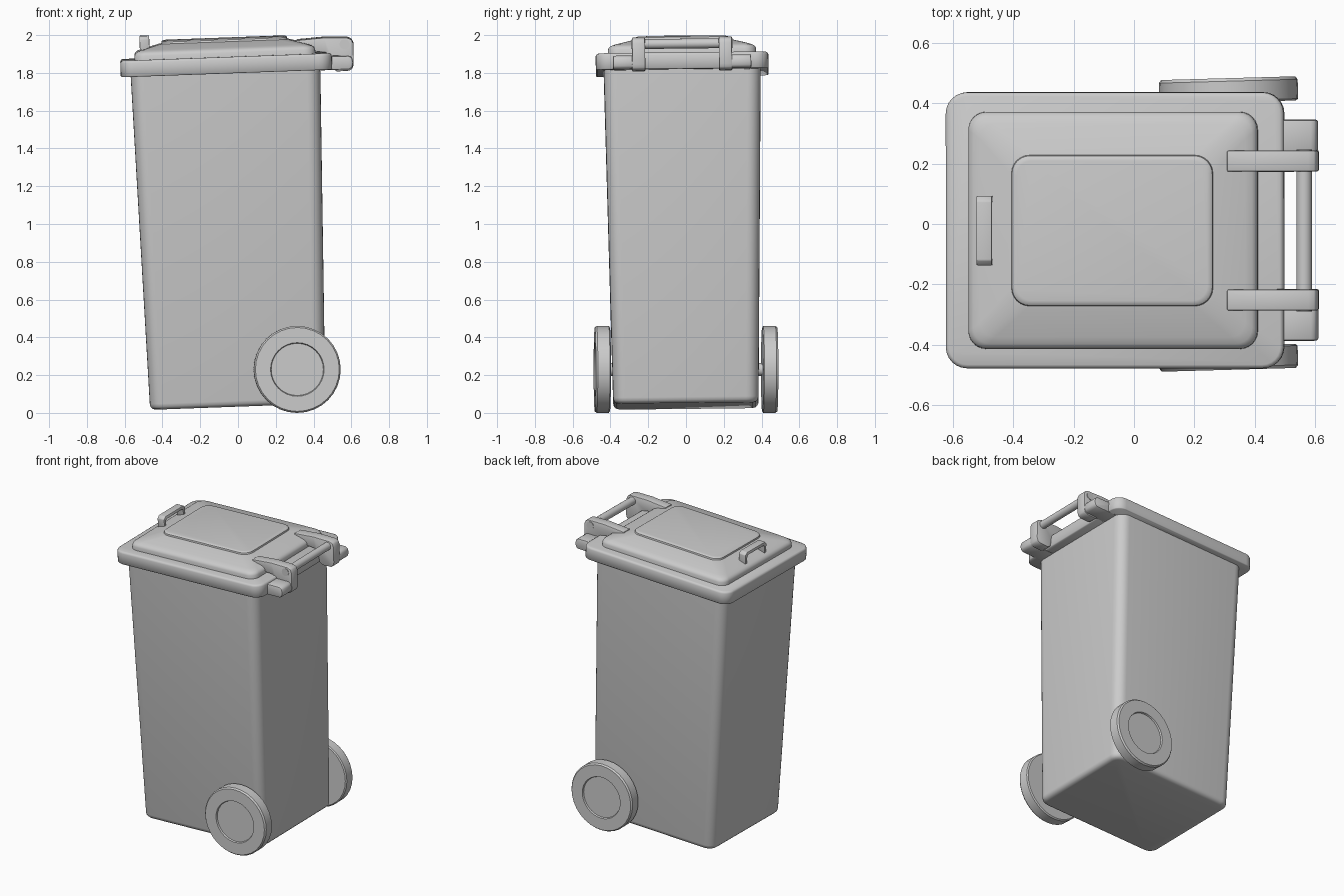
import bpy, bmesh
from math import sin, cos, pi, radians
from mathutils import Matrix, Vector

if "Cube" in bpy.data.objects:
    bpy.data.objects.remove(bpy.data.objects["Cube"])

# The whole bin leans slightly to the left and to the front
LEAN = Matrix.Rotation(radians(-2.1), 4, 'Y') @ Matrix.Rotation(radians(0.64), 4, 'X')


def finish(name, bm, matrix=LEAN, bevel=0.0, angle=35):
    bmesh.ops.recalc_face_normals(bm, faces=bm.faces[:])
    if bevel:
        edges = [e for e in bm.edges if e.calc_face_angle(0) > radians(40)]
        bmesh.ops.bevel(bm, geom=edges, offset=bevel, segments=2, profile=0.5,
                        affect='EDGES', clamp_overlap=True)
    me = bpy.data.meshes.new(name)
    bm.to_mesh(me)
    bm.free()
    ob = bpy.data.objects.new(name, me)
    bpy.context.collection.objects.link(ob)
    ob.matrix_world = matrix
    bpy.ops.object.select_all(action='DESELECT')
    ob.select_set(True)
    bpy.context.view_layer.objects.active = ob
    bpy.ops.object.shade_smooth_by_angle(angle=radians(angle))
    return ob


def skin(bm, rings):
    """Bridge equal rings of points and cap both ends."""
    loops = [[bm.verts.new(p) for p in ring] for ring in rings]
    n = len(loops[0])
    for a, b in zip(loops, loops[1:]):
        for i in range(n):
            bm.faces.new((a[i], a[(i + 1) % n], b[(i + 1) % n], b[i]))
    bm.faces.new(loops[0][::-1])
    bm.faces.new(loops[-1])


def rounded_rect(hx, hy, r, z, cx=0.0, seg=6):
    pts = []
    for k, (sx, sy) in enumerate([(1, 1), (-1, 1), (-1, -1), (1, -1)]):
        for i in range(seg + 1):
            a = pi / 2 * (k + i / seg)
            pts.append((cx + sx * (hx - r) + r * cos(a), sy * (hy - r) + r * sin(a), z))
    return pts


def rounded_loft(name, sections, angle=35):
    bm = bmesh.new()
    skin(bm, [rounded_rect(*s) for s in sections])
    return finish(name, bm, angle=angle)


def plate(name, profile, axis, lo, hi, bevel):
    """Extrude a 2D profile along x or y."""
    bm = bmesh.new()
    at = (lambda p, d: (d, p[0], p[1])) if axis == 'X' else (lambda p, d: (p[0], d, p[1]))
    skin(bm, [[at(p, d) for p in profile] for d in (lo, hi)])
    return finish(name, bm, bevel=bevel)


def turned(name, profile, matrix, sides=32):
    """Stack of circles around the y axis; profile is (radius, y)."""
    bm = bmesh.new()
    skin(bm, [[(r * cos(2 * pi * i / sides), y, r * sin(2 * pi * i / sides))
               for i in range(sides)] for r, y in profile])
    return finish(name, bm, matrix)


# Tapered body with rounded bottom edge
rounded_loft("body", [
    (0.435, 0.355, 0.045, 0.037), (0.450, 0.370, 0.055, 0.041),
    (0.461, 0.381, 0.062, 0.052), (0.465, 0.385, 0.066, 0.068),
    (0.503, 0.416, 0.070, 1.83)])

# Lid rim
rounded_loft("lid_rim", [
    (0.555, 0.452, 0.065, 1.803, 0.005), (0.560, 0.457, 0.070, 1.808, 0.005),
    (0.560, 0.457, 0.070, 1.877, 0.005), (0.556, 0.453, 0.066, 1.886, 0.005),
    (0.548, 0.445, 0.060, 1.890, 0.005)], angle=50)

# Sloped lid with raised centre panel
rounded_loft("lid", [
    (0.480, 0.393, 0.060, 1.885), (0.479, 0.392, 0.060, 1.912),
    (0.474, 0.387, 0.058, 1.924), (0.462, 0.375, 0.054, 1.933),
    (0.440, 0.353, 0.050, 1.941), (0.345, 0.260, 0.060, 1.967),
    (0.334, 0.250, 0.060, 1.969), (0.332, 0.248, 0.060, 1.979),
    (0.326, 0.242, 0.056, 1.984), (0.316, 0.232, 0.050, 1.986)])

# Front grip on the lid: a low arch
plate("lid_grip", [
    (-0.115, 1.92), (-0.115, 1.998), (-0.098, 2.014), (0.098, 2.014),
    (0.115, 1.998), (0.115, 1.92), (0.093, 1.92), (0.093, 1.985),
    (0.085, 1.992), (-0.085, 1.992), (-0.093, 1.985), (-0.093, 1.92)],
    'X', -0.449, -0.397, 0.004)

# Hinge arms and rim lugs on both sides
arm = [(0.38, 1.963), (0.53, 1.972), (0.650, 1.967), (0.673, 1.957), (0.682, 1.935),
       (0.680, 1.825), (0.673, 1.803), (0.655, 1.792), (0.59, 1.790), (0.567, 1.805),
       (0.562, 1.86), (0.535, 1.892), (0.38, 1.912)]
lug = [(0.50, 1.800), (0.655, 1.800), (0.672, 1.810), (0.678, 1.835),
       (0.672, 1.862), (0.655, 1.872), (0.50, 1.876)]
for side, s in (("front", -1), ("back", 1)):
    plate("hinge_arm_" + side, arm, 'Y', s * 0.195, s * 0.265, 0.006)
    plate("rim_lug_" + side, lug, 'Y', s * 0.25, s * 0.366, 0.008)

# Handle rod between the hinge arms
turned("handle_rod", [(0.026, -0.268), (0.026, 0.268)],
       LEAN @ Matrix.Translation((0.635, 0, 1.933)), 24)

# Wheels with a recessed hub, and the axle
wheel = [(0.222, -0.040), (0.230, -0.034), (0.230, 0.030), (0.222, 0.040),
         (0.142, 0.040), (0.138, 0.030)]
turn = Matrix.Rotation(radians(1.6), 4, 'Z')
for side, s in (("front", -1), ("back", 1)):
    turned("wheel_" + side, [(r, s * y) for r, y in wheel],
           Matrix.Translation((0.313, s * 0.443, 0.23)) @ turn)
turned("axle", [(0.035, -0.43), (0.035, 0.43)], Matrix.Translation((0.313, 0, 0.23)), 16)
